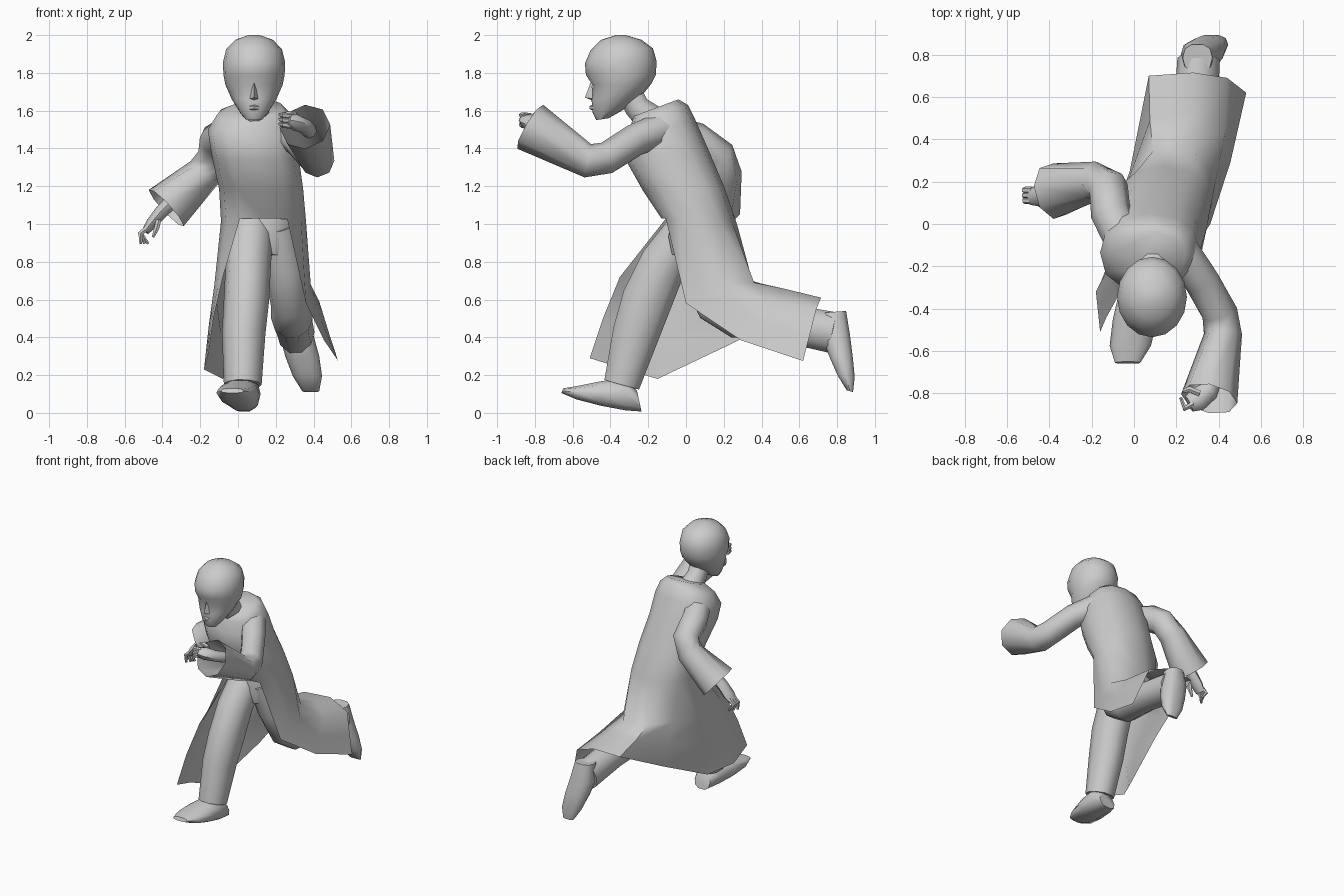
import bpy, bmesh, math
from mathutils import Vector as V

def make(name, verts, faces, angle=50):
    me = bpy.data.meshes.new(name)
    me.from_pydata([tuple(v) for v in verts], [], faces)
    bm = bmesh.new()
    bm.from_mesh(me)
    bmesh.ops.remove_doubles(bm, verts=bm.verts, dist=1e-4)
    bmesh.ops.recalc_face_normals(bm, faces=bm.faces)
    bm.to_mesh(me)
    bm.free()
    ob = bpy.data.objects.new(name, me)
    bpy.context.collection.objects.link(ob)
    bpy.ops.object.select_all(action='DESELECT')
    ob.select_set(True)
    bpy.context.view_layer.objects.active = ob
    bpy.ops.object.shade_smooth_by_angle(angle=math.radians(angle))
    return ob

def bridge(rows, n, closed=True):
    return [(i*n + j, i*n + (j+1) % n, (i+1)*n + (j+1) % n, (i+1)*n + j)
            for i in range(rows-1) for j in range(n if closed else n-1)]

def loft(name, rings, caps=(True, True), angle=50):
    n = len(rings[0])
    faces = bridge(len(rings), n)
    if caps[0]:
        faces.append(tuple(reversed(range(n))))
    if caps[1]:
        faces.append(tuple(range((len(rings)-1)*n, len(rings)*n)))
    return make(name, [p for r in rings for p in r], faces, angle)

def ring(c, u, v, n, p=1.0):
    f = lambda t: math.copysign(abs(t)**p, t)
    return [c + u*f(math.cos(2*math.pi*k/n)) + v*f(math.sin(2*math.pi*k/n)) for k in range(n)]

def tube(name, pts, n=10, caps=(True, True), ref=(1, 0, 0)):
    """pts: (x, y, z, radius across, radius other way)"""
    c = [V(p[:3]) for p in pts]
    rings = []
    for i, p in enumerate(pts):
        t = V((0, 0, 0))
        if i > 0:
            t += (c[i] - c[i-1]).normalized()
        if i < len(c)-1:
            t += (c[i+1] - c[i]).normalized()
        t.normalize()
        u = V(ref)
        u = (u - t*u.dot(t)).normalized()
        rings.append(ring(c[i], u*p[3], t.cross(u)*p[-1], n))
    return loft(name, rings, caps)

def sections(rows, n, p=1.0):
    """rows: (x low, x high, front y, front z, back y, back z)"""
    return [ring(V(((x0+x1)/2, (fy+by)/2, (fz+bz)/2)), V(((x1-x0)/2, 0, 0)),
                 V((0, (by-fy)/2, (bz-fz)/2)), n, p) for x0, x1, fy, fz, by, bz in rows]

# Coat upper, leaning forward
upper = sections([
    (-0.02, 0.24, -0.28, 1.57, -0.04, 1.66),
    (-0.11, 0.28, -0.29, 1.53, 0.01, 1.63),
    (-0.16, 0.31, -0.32, 1.45, 0.05, 1.55),
    (-0.14, 0.32, -0.32, 1.34, 0.12, 1.39),
    (-0.10, 0.345, -0.23, 1.18, 0.205, 1.19),
    (-0.09, 0.36, -0.13, 1.03, 0.27, 1.0)], 12, 0.85)

# Open skirt: each row runs from one front edge, round the back, to the other
skirt = [
    [(-.08, -.35, .72), (-.125, -.22, .68), (-.11, 0, .66), (-.03, .2, .70), (.09, .345, .70), (.28, .36, .69), (.385, .20, .68), (.36, 0, .58)],
    [(-.13, -.44, .5), (-.155, -.27, .46), (-.09, -.1, .42), (-.02, .25, .55), (.075, .49, .65), (.28, .53, .655), (.43, .43, .59), (.455, .29, .385)],
    [(-.16, -.51, .29), (-.18, -.32, .23), (-.08, -.15, .18), (.01, .25, .37), (.07, .70, .60), (.28, .715, .61), (.44, .69, .55), (.53, .62, .275)]]
waist = [upper[-1][k] for k in (8, 7, 6, 5, 4, 3, 2, 1, 0, 11, 10)]

def resample(row):
    out = []
    for t in (0, .5, 1, 2, 3, 4, 4.5, 5, 6, 6.5, 7):
        i = min(int(t), len(row)-2)
        out.append(V(row[i]).lerp(V(row[i+1]), t-i))
    return out

# Skirt joins the coat body at the waist as one surface
rows = [waist] + [resample(r) for r in skirt]
base = len(upper)*12
make("coat", [p for r in upper + rows for p in r],
     bridge(len(upper), 12) + [tuple(range(12))] +
     [tuple(base+i for i in f) for f in bridge(4, 11, False)], 60)

# Head, nose, mouth, neck
cx = 0.085
head = [(.045, -.475, 1.55, -.41, 1.56), (.078, -.495, 1.59, -.34, 1.60), (.118, -.50, 1.66, -.25, 1.66),
        (.152, -.495, 1.735, -.185, 1.74), (.162, -.53, 1.79, -.16, 1.79), (.165, -.535, 1.85, -.155, 1.86),
        (.148, -.505, 1.92, -.175, 1.93), (.10, -.45, 1.975, -.235, 1.975), (.03, -.37, 2.0, -.32, 2.0)]
loft("head", sections([(cx-w, cx+w, a, b, c, d) for w, a, b, c, d in head], 16))
make("nose", [(cx, -.505, 1.75), (cx-.03, -.48, 1.66), (cx+.03, -.48, 1.66), (cx, -.535, 1.67), (cx, -.485, 1.65)],
     [(0, 1, 3), (0, 3, 2), (1, 4, 3), (3, 4, 2)])
tube("lips", [(cx-.035, -.475, 1.615, .012), (cx, -.50, 1.617, .014), (cx+.035, -.475, 1.615, .012)], 6, ref=(0, 0, 1))
tube("neck", [(.088, -.17, 1.54, .09), (.088, -.26, 1.62, .07), (cx, -.31, 1.72, .07)])

# Sleeves, flared and open at the cuff
tube("right_sleeve", [(-.04, -.10, 1.49, .09), (-.11, .05, 1.445, .095), (-.12, .17, 1.36, .095),
                      (-.18, .20, 1.27, .095), (-.38, .155, 1.085, .135)], 8, caps=(True, False))
tube("left_sleeve", [(.22, -.13, 1.50, .09), (.32, -.27, 1.445, .085), (.405, -.42, 1.35, .085),
                     (.42, -.52, 1.335, .09), (.355, -.825, 1.515, .135)], 8, caps=(True, False))

def fingers(side, base, tips, r):
    for i, (s, k, e) in enumerate(tips):
        tube(f"{side}_finger_{i+1}", [(*s, r), (*k, r), (*e, r*.5)], 6, ref=base)

# Right hand hanging back
tube("right_hand", [(-.34, .15, 1.13, .04), (-.41, .14, 1.06, .035, .045), (-.46, .135, 1.0, .03, .05), (-.49, .13, .96, .02, .04)], 8)
fingers("right", (0, 1, 0), [((-.48, .11+.025*i, .98), (-.515, .11+.025*i, .95), (-.515+.02*i, .11+.025*i, .895))
                             for i in range(3)] + [((-.42, .10, 1.02), (-.43, .09, .98), (-.45, .09, .93))], .016)
# Left hand, curled in front
tube("left_hand", [(.38, -.72, 1.49, .04), (.35, -.79, 1.52, .04, .05), (.30, -.83, 1.54, .045, .055), (.26, -.85, 1.55, .03, .04)], 8, ref=(0, 0, 1))
fingers("left", (0, 0, 1), [((.28, -.85, 1.52+.025*i), (.24, -.87, 1.525+.025*i), (.22, -.82, 1.53+.025*i))
                            for i in range(3)] + [((.31, -.80, 1.575), (.26, -.78, 1.58), (.23, -.79, 1.58))], .016)

# Trousers
loft("trouser_seat", sections([(.02, .27, -.08, .84, .16, .80), (-.04, .31, -.1, .93, .2, .88), (-.05, .31, -.09, 1.03, .2, 1.01)], 10))
tube("right_trouser_leg", [(.07, .02, .98, .12), (.055, -.115, .80, .12, .13), (.045, -.205, .60, .12, .14),
                           (.03, -.265, .42, .115, .13), (.025, -.34, .15, .10)])
tube("left_trouser_leg", [(.20, .02, .98, .11), (.245, .07, .76, .11), (.28, .15, .57, .105),
                          (.285, .27, .50, .11), (.29, .5, .48, .105), (.305, .78, .425, .10, .115)])

# Shoes: sections from heel to toe, sole side first
loft("right_shoe", sections([(-.03, .10, -.235, .005, -.26, .12), (-.07, .12, -.32, .01, -.32, .19),
                             (-.10, .11, -.45, .035, -.45, .17), (-.115, .08, -.58, .07, -.57, .145),
                             (-.09, .03, -.66, .105, -.65, .13)], 10, .8))
loft("left_shoe", sections([(.23, .37, .85, .54, .72, .53), (.22, .40, .87, .42, .72, .40),
                            (.25, .43, .885, .30, .755, .30), (.29, .445, .895, .19, .80, .20),
                            (.34, .43, .885, .11, .85, .12)], 10, .8))
